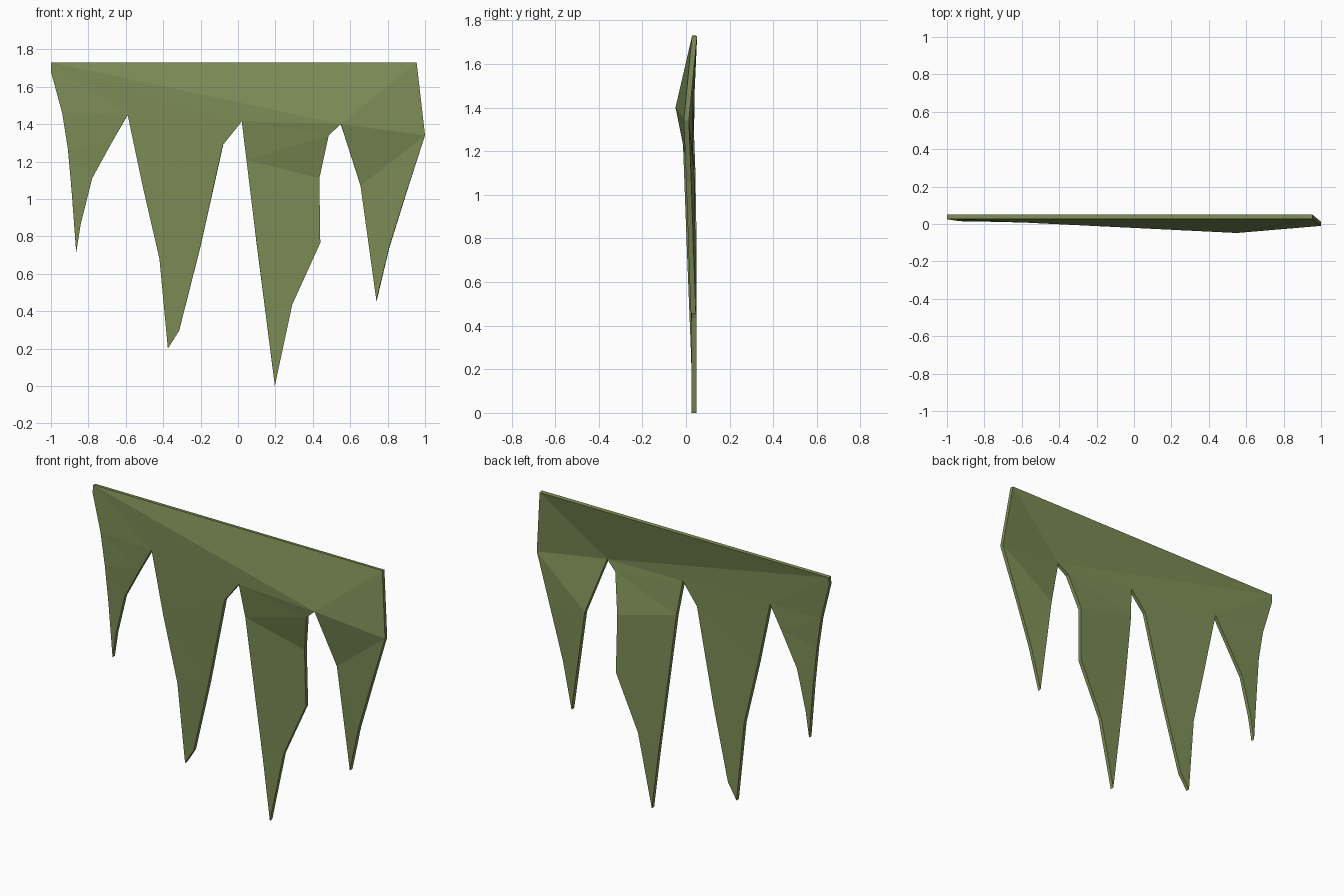
import bpy, bmesh

if "Cube" in bpy.data.objects:
    bpy.data.objects.remove(bpy.data.objects["Cube"])

# One flat colour for the cloth
mat = bpy.data.materials.new("olive cloth")
mat.diffuse_color = (0.205, 0.262, 0.092, 1)
mat.use_nodes = True
mat.node_tree.nodes["Principled BSDF"].inputs["Base Color"].default_value = mat.diffuse_color

THICKNESS = 0.023
bm = bmesh.new()
cache = {}


def vert(p):
    """Shared vertex from (x, z, front depth y)."""
    if p not in cache:
        cache[p] = bm.verts.new((p[0], p[2], p[1]))
    return cache[p]


def tri(a, b, c):
    bm.faces.new((vert(a), vert(b), vert(c)))


def strip(left, right, tip):
    """Ragged strip: zip its two torn edges together down to the tip."""
    left, right = left + [tip], right + [tip]
    i = j = 0
    while left[i] != tip or right[j] != tip:
        go_left = right[j] == tip or (
            left[i] != tip and left[i + 1][1] >= right[j + 1][1])
        if go_left:
            if left[i + 1] != right[j]:
                tri(left[i], left[i + 1], right[j])
            i += 1
        else:
            if right[j + 1] != left[i]:
                tri(left[i], right[j + 1], right[j])
            j += 1


# Corners of the hem and the notches between the strips
top_l, top_r = (-1.0, 1.73, 0.028), (0.955, 1.73, 0.028)
side_l, side_r = (-1.0, 1.68, 0.026), (1.0, 1.34, -0.01)
n1, n2, n3 = (-0.59, 1.45, 0.008), (0.02, 1.415, -0.022), (0.55, 1.40, -0.048)

# Upper band
tri(top_l, side_l, n1)
tri(top_l, n1, n2)
tri(top_l, n2, n3)
tri(top_l, n3, top_r)
tri(top_r, n3, side_r)

# Four hanging strips: left edge, right edge, tip
strip([side_l, (-0.94, 1.46, 0.016), (-0.91, 1.27, 0.014), (-0.89, 1.05, 0.02)],
      [n1, (-0.67, 1.31, 0.012), (-0.78, 1.11, 0.02), (-0.84, 0.87, 0.023)],
      (-0.865, 0.715, 0.025))
strip([n1, (-0.51, 1.07, 0.008), (-0.42, 0.68, 0.015)],
      [n2, (-0.08, 1.29, -0.016), (-0.20, 0.75, 0.004), (-0.315, 0.295, 0.022)],
      (-0.375, 0.2, 0.025))
strip([n2, (0.045, 1.21, 0.006), (0.10, 0.76, 0.018), (0.15, 0.37, 0.025)],
      [n3, (0.485, 1.34, -0.034), (0.435, 1.11, 0.02), (0.44, 0.765, 0.026),
       (0.29, 0.435, 0.026)],
      (0.197, 0.0, 0.026))
strip([n3, (0.655, 1.07, 0.018)],
      [side_r, (0.90, 1.035, 0.002), (0.805, 0.73, 0.012)],
      (0.74, 0.455, 0.022))

mesh = bpy.data.meshes.new("torn_cloth")
bm.normal_update()
bm.to_mesh(mesh)
bm.free()
mesh.materials.append(mat)
cloth = bpy.data.objects.new("torn_cloth", mesh)
bpy.context.collection.objects.link(cloth)

# Give the sheet its thickness towards the back
solid = cloth.modifiers.new("thickness", 'SOLIDIFY')
solid.thickness = THICKNESS
solid.offset = -1
